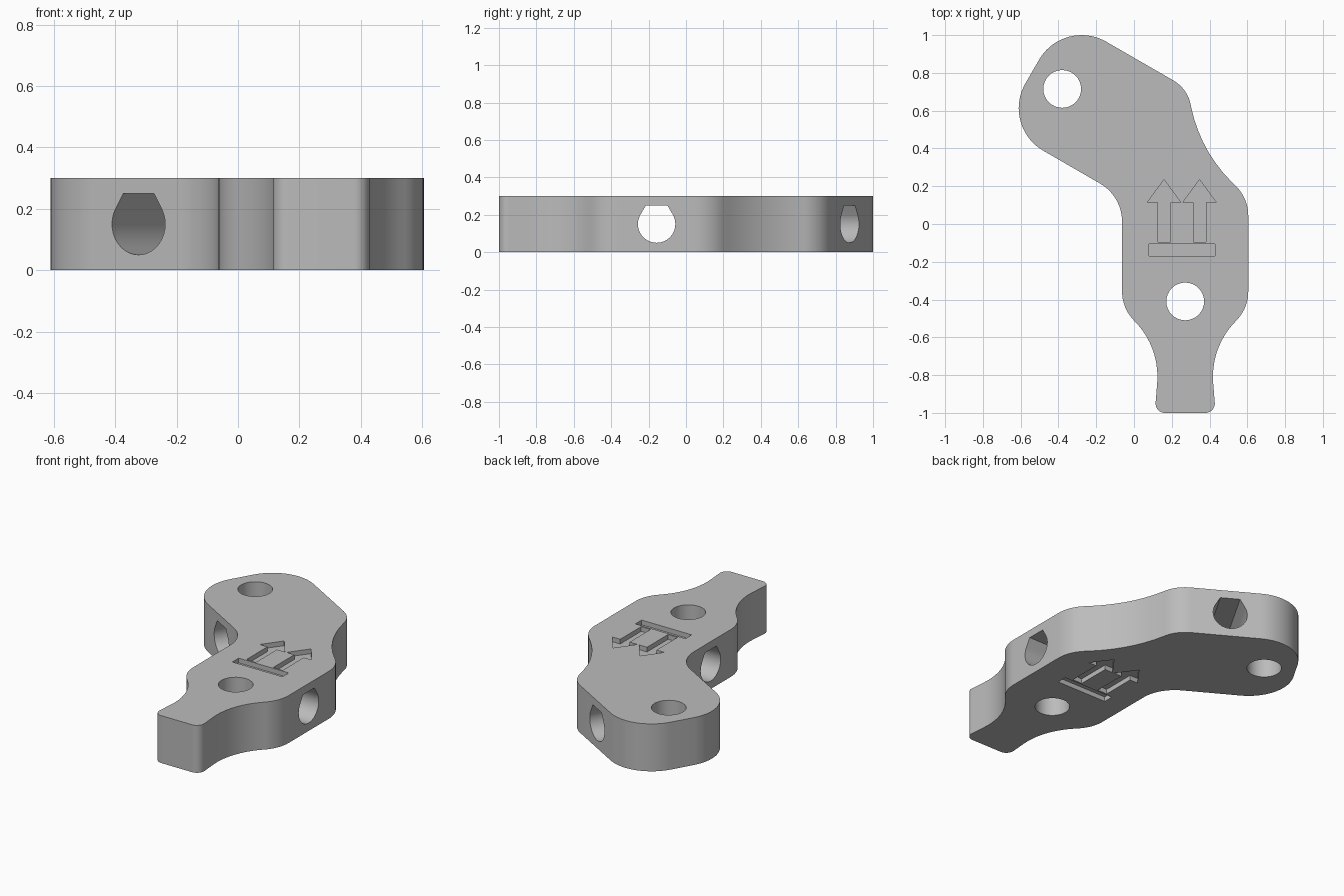
import bpy, bmesh, math
from mathutils import Vector, Matrix

if "Cube" in bpy.data.objects:
    bpy.data.objects.remove(bpy.data.objects["Cube"], do_unlink=True)

THICK = 0.3
HOLE_R = 0.1
GROOVE = 0.03

grey = bpy.data.materials.new("plain grey")
grey.use_nodes = True
grey.diffuse_color = (0.5, 0.5, 0.5, 1)
grey.node_tree.nodes["Principled BSDF"].inputs["Base Color"].default_value = (0.5, 0.5, 0.5, 1)


def fillet(corners):
    """Round each (point, radius) corner of a closed polygon with a tangent arc."""
    out = []
    for i, (p, r) in enumerate(corners):
        p = Vector(p)
        a = (Vector(corners[i - 1][0]) - p).normalized()
        b = (Vector(corners[(i + 1) % len(corners)][0]) - p).normalized()
        half = a.angle(b) / 2
        centre = p + (a + b).normalized() * r / math.sin(half)
        start = p + a * r / math.tan(half) - centre
        sweep = math.pi - 2 * half
        if a.x * b.y - a.y * b.x < 0:
            sweep = -sweep
        steps = max(5, round(abs(sweep) / math.radians(5)))
        for k in range(steps + 1):
            t = -sweep * k / steps
            out.append(centre + Matrix.Rotation(t, 2) @ start)
    return out


def prism(name, points, z0, z1):
    """Extrude a flat outline from z0 to z1."""
    bm = bmesh.new()
    face = bm.faces.new([bm.verts.new((x, y, z0)) for x, y in points])
    top = bmesh.ops.extrude_face_region(bm, geom=[face])["geom"]
    bmesh.ops.translate(bm, vec=(0, 0, z1 - z0),
                        verts=[v for v in top if isinstance(v, bmesh.types.BMVert)])
    bmesh.ops.recalc_face_normals(bm, faces=bm.faces)
    mesh = bpy.data.meshes.new(name)
    bm.to_mesh(mesh)
    bm.free()
    obj = bpy.data.objects.new(name, mesh)
    bpy.context.collection.objects.link(obj)
    mesh.materials.append(grey)
    return obj


def circle(x, y, start=0.0, sweep=math.tau, n=32):
    return [(x + HOLE_R * math.cos(start + sweep * k / n),
             y + HOLE_R * math.sin(start + sweep * k / n)) for k in range(n)]


# Bent plate outline: arm axis leans 30 degrees above the -x direction
across = Vector((math.sin(math.radians(30)), math.cos(math.radians(30))))
along = Vector((-across.y, across.x))
MID = 0.271  # centre line of the lower body
mirror_x = lambda c: ((2 * MID - c[0][0], c[0][1]), c[1])
right_foot = [((0.605, -0.45), 0.217), ((0.403, -0.645), 0.42), ((0.432, -1.0), 0.05)]
outline = [
    (across * 0.762 + along * 0.87, 0.26),
    ((0.283, 0.717), 0.19),
    ((0.3475, 0.3925), 0.78),
    ((0.605, 0.135), 0.217),
    *right_foot,
    *[mirror_x(c) for c in reversed(right_foot)],
    ((-0.063, 0.147), 0.234),
    (across * 0.096 + along * 0.87, 0.26),
]
body = prism("bent_plate", fillet(outline), 0, THICK)

# Upright round holes
cutters = [prism("upright_hole", circle(x, y), -0.1, THICK + 0.1)
           for x, y in ((-0.38, 0.715), (MID, -0.41))]

# Cross holes: round below, sloping to a flat roof
roof = HOLE_R * math.tan(math.radians(30))
profile = circle(0, 0, math.radians(150), math.radians(240), 24)
profile += [(HOLE_R * math.cos(math.radians(30)), HOLE_R / 2), (roof, HOLE_R), (-roof, HOLE_R)]
for x, y, heading in ((MID, -0.157, 90), (-0.155, 0.59, -30)):
    hole = prism("cross_hole", profile, -0.8, 0.8)
    hole.data.transform(Matrix.Translation((x, y, THICK / 2))
                        @ Matrix.Rotation(math.radians(heading), 4, 'Z')
                        @ Matrix.Rotation(math.radians(90), 4, 'X'))
    cutters.append(hole)

# Engraved pair of arrows over a bar, on both flat sides
half_arrow = [(0.0, 0.235), (0.088, 0.115), (0.033, 0.115), (0.033, -0.095)]
arrow = half_arrow + [(-x, y) for x, y in reversed(half_arrow[1:])]
bar = [(0.079, -0.169), (0.429, -0.169), (0.429, -0.106), (0.079, -0.106)]
signs = [[(x + cx, y) for x, y in arrow] for cx in (0.159, 0.347)] + [bar]
for z0, z1 in ((-0.1, GROOVE), (THICK - GROOVE, THICK + 0.1)):
    cutters += [prism("engraving", s, z0, z1) for s in signs]

# Cut everything out of the plate
bpy.ops.object.select_all(action='DESELECT')
bpy.context.view_layer.objects.active = body
body.select_set(True)
for cutter in cutters:
    mod = body.modifiers.new("cut", 'BOOLEAN')
    mod.operation = 'DIFFERENCE'
    mod.solver = 'EXACT'
    mod.object = cutter
    bpy.ops.object.modifier_apply(modifier=mod.name)
    bpy.data.objects.remove(cutter, do_unlink=True)
bpy.ops.object.shade_smooth_by_angle(angle=math.radians(25))
